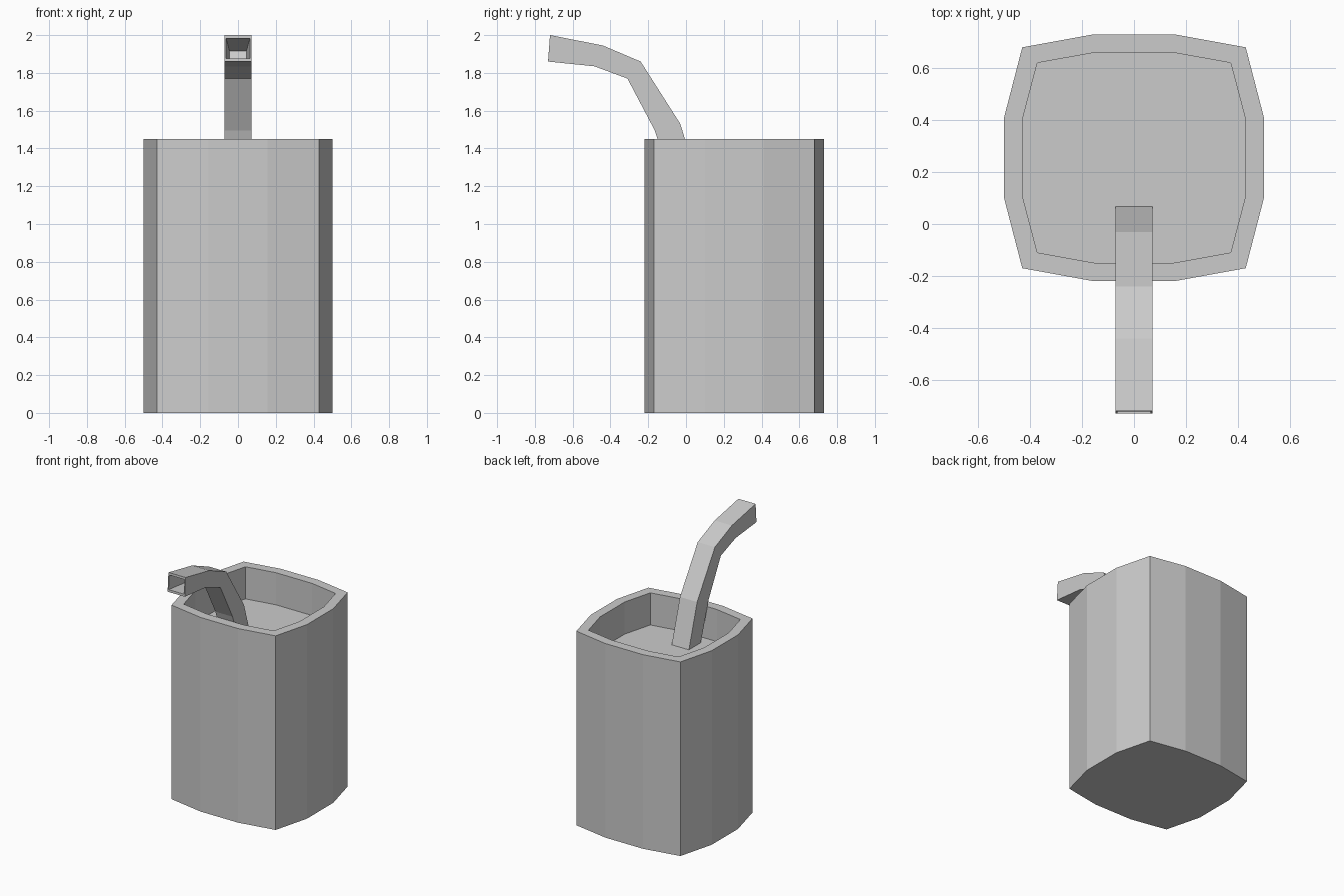
import bpy, bmesh

if "Cube" in bpy.data.objects:
    bpy.data.objects.remove(bpy.data.objects["Cube"])


def loft(name, rings):
    """Skin a list of equal-length point rings and cap both ends."""
    bm = bmesh.new()
    loops = [[bm.verts.new(p) for p in ring] for ring in rings]
    for a, b in zip(loops, loops[1:]):
        n = len(a)
        for i in range(n):
            j = (i + 1) % n
            bm.faces.new((a[i], a[j], b[j], b[i]))
    bm.faces.new(loops[0])
    bm.faces.new(loops[-1])
    bmesh.ops.recalc_face_normals(bm, faces=bm.faces)
    me = bpy.data.meshes.new(name)
    bm.to_mesh(me)
    bm.free()
    ob = bpy.data.objects.new(name, me)
    bpy.context.collection.objects.link(ob)
    return ob


def outline(quarter, z, cy=0.255):
    """Mirror a quarter outline into a bulged twelve-sided ring."""
    q, r = quarter, quarter[::-1]
    pts = ([(x, y) for x, y in q] + [(-x, y) for x, y in r]
           + [(-x, -y) for x, y in q] + [(x, -y) for x, y in r])
    return [(x, y + cy, z) for x, y in pts]


# Cup: outer wall, rim, inner wall and raised floor
outer = [(0.5, 0.155), (0.43, 0.425), (0.155, 0.475)]
inner = [(0.43, 0.145), (0.372, 0.365), (0.15, 0.405)]
loft("cup", [outline(outer, 0), outline(outer, 1.45),
             outline(inner, 1.45), outline(inner, 1.21)])


def section(top, bottom, w):
    """Rectangular straw section from its upper and lower side-view points."""
    return [(-w, *top), (w, *top), (w, *bottom), (-w, *bottom)]


# Straw: bent square tube with a tapering recess in the mouth
path = [((0.07, 1.2), (-0.07, 1.2)),
        ((-0.03, 1.53), (-0.165, 1.495)),
        ((-0.24, 1.86), (-0.31, 1.77)),
        ((-0.44, 1.945), (-0.485, 1.835)),
        ((-0.72, 2.0), (-0.73, 1.86))]
rings = [section(t, b, 0.071) for t, b in path]
rings.append(section((-0.721, 1.983), (-0.729, 1.877), 0.063))
rings.append(section((-0.45, 1.915), (-0.475, 1.86), 0.045))
loft("straw", rings)
